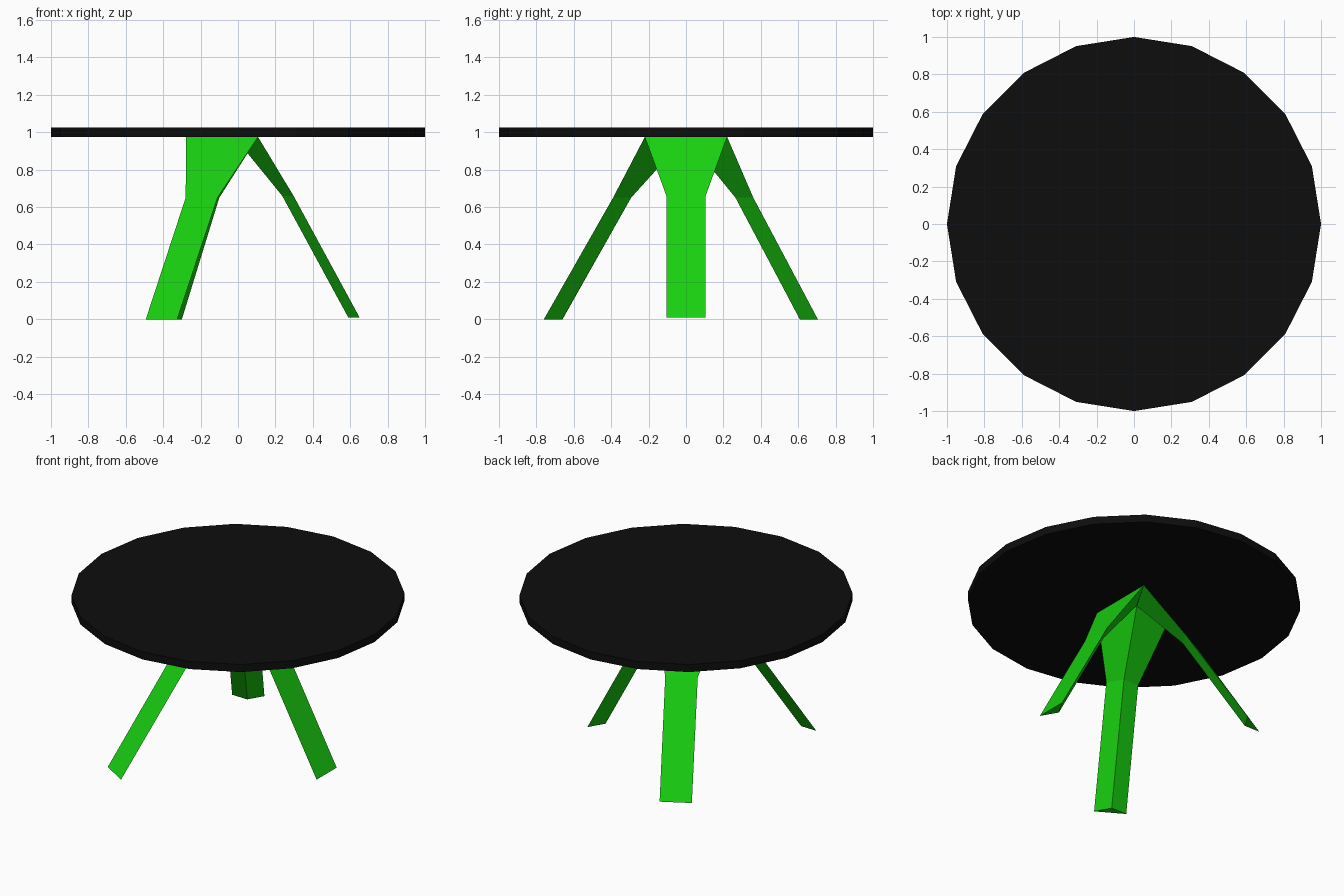
import bpy, bmesh, math
from mathutils import Vector

if "Cube" in bpy.data.objects:
    bpy.data.objects.remove(bpy.data.objects["Cube"])


def material(name, color):
    m = bpy.data.materials.new(name)
    m.diffuse_color = color
    m.use_nodes = True
    m.node_tree.nodes["Principled BSDF"].inputs["Base Color"].default_value = m.diffuse_color
    return m


black = material("black", (0.004, 0.004, 0.004, 1))
green = material("green", (0.009, 0.627, 0.005, 1))

# Round top with 20 flat sides
bpy.ops.mesh.primitive_cylinder_add(vertices=20, radius=1, depth=0.05, location=(0, 0, 1))
top = bpy.context.object
top.name = "table_top"
top.data.materials.append(black)


def section(bm, a, b, z):
    """Triangle: outer edge a-b plus an inner ridge with 30 degree base angles."""
    a, b = Vector(a), Vector(b)
    mid, edge = (a + b) / 2, b - a
    inward = Vector((-edge.y, edge.x)) / 2 * math.tan(math.radians(30))
    return [bm.verts.new((p.x, p.y, z)) for p in (a, b, mid + inward)]


def leg(name, sections):
    """Loft triangular sections; each is (outer point, outer point, z)."""
    bm = bmesh.new()
    rings = [section(bm, *s) for s in sections]
    for r, s in zip(rings, rings[1:]):
        for i in range(3):
            j = (i + 1) % 3
            bm.faces.new((r[i], r[j], s[j], s[i]))
    bm.faces.new(rings[0])
    bm.faces.new(rings[-1])
    bmesh.ops.recalc_face_normals(bm, faces=bm.faces)
    mesh = bpy.data.meshes.new(name)
    bm.to_mesh(mesh)
    bm.free()
    mesh.materials.append(green)
    bpy.context.collection.objects.link(bpy.data.objects.new(name, mesh))


# The three legs meet in one triangle under the top
right_c, left_c, back_c = (0.107, -0.22), (-0.277, 0), (0.107, 0.22)

leg("right_leg", [
    (right_c, back_c, 0.975),
    ((0.297, -0.105), (0.297, 0.105), 0.66),
    ((0.65, -0.105), (0.65, 0.105), 0.01)])
leg("back_leg", [
    (back_c, left_c, 0.975),
    ((-0.10, 0.36), (-0.275, 0.27), 0.65),
    ((-0.30, 0.705), (-0.47, 0.61), 0)])
leg("front_leg", [
    (left_c, right_c, 0.975),
    ((-0.28, -0.295), (-0.11, -0.39), 0.65),
    ((-0.493, -0.66), (-0.325, -0.76), 0)])
